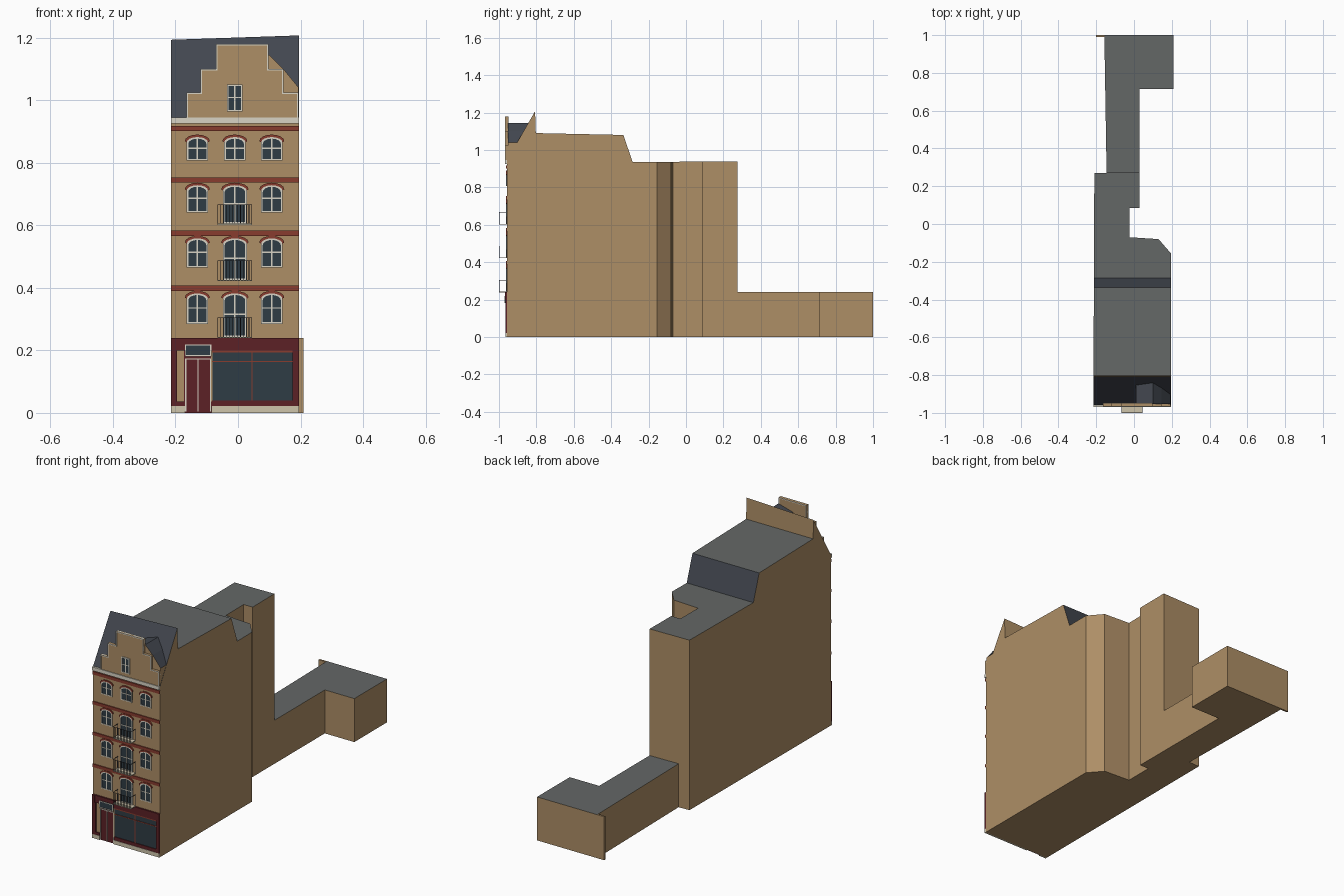
import bpy, bmesh, math

if "Cube" in bpy.data.objects:
    bpy.data.objects.remove(bpy.data.objects["Cube"])

def mat(name, r, g, b):
    m = bpy.data.materials.new(name)
    m.diffuse_color = [(c / 255) ** 2.2 for c in (r, g, b)] + [1]
    m.use_nodes = True
    m.node_tree.nodes["Principled BSDF"].inputs["Base Color"].default_value = m.diffuse_color
    return m

WALL = mat("tan_wall", 172, 141, 102)
FLAT = mat("flat_roof_grey", 100, 103, 102)
SLATE = mat("dark_slate", 68, 72, 80)
WHITE = mat("pale_trim", 215, 210, 195)
STONE = mat("stone_base", 205, 195, 170)
BRICK = mat("red_brick", 135, 62, 50)
SHOP = mat("maroon_paint", 92, 38, 42)
GLASS = mat("dark_glass", 50, 62, 70)
IRON = mat("dark_iron", 45, 45, 48)

def finish(name, bm, m):
    bmesh.ops.recalc_face_normals(bm, faces=bm.faces)
    me = bpy.data.meshes.new(name)
    bm.to_mesh(me)
    bm.free()
    ob = bpy.data.objects.new(name, me)
    bpy.context.collection.objects.link(ob)
    if m:
        me.materials.append(m)
    return ob

def paint_by_slope(me):
    me.materials.clear()
    for m in (WALL, FLAT, SLATE):
        me.materials.append(m)
    for p in me.polygons:
        nz = p.normal.z
        p.material_index = 1 if nz > 0.97 else 2 if nz > 0.2 else 0

def prism(name, pts, a, b, axis, m=None):
    place = {"x": lambda t, u, v: (t, u, v), "y": lambda t, u, v: (u, t, v),
             "z": lambda t, u, v: (u, v, t)}[axis]
    bm = bmesh.new()
    lo = [bm.verts.new(place(a, u, v)) for u, v in pts]
    hi = [bm.verts.new(place(b, u, v)) for u, v in pts]
    bm.faces.new(lo)
    bm.faces.new(hi)
    for i in range(len(pts)):
        j = (i + 1) % len(pts)
        bm.faces.new((lo[i], lo[j], hi[j], hi[i]))
    ob = finish(name, bm, m)
    if m is None:
        paint_by_slope(ob.data)
    return ob

def boxes(name, items, m):
    # each item: x0, x1, y0, y1, z0, z1
    bm = bmesh.new()
    for x0, x1, y0, y1, z0, z1 in items:
        r = bmesh.ops.create_cube(bm, size=1)
        for v in r["verts"]:
            v.co = (x1 if v.co.x > 0 else x0, y1 if v.co.y > 0 else y0, z1 if v.co.z > 0 else z0)
    return finish(name, bm, m)

def strip(name, outer, inner, y0, y1, closed, m):
    # flat band between two outlines, with thickness in y
    bm = bmesh.new()
    rows = [[bm.verts.new((p[0], y, p[1])) for p, y in ((o, y0), (i, y0), (i, y1), (o, y1))]
            for o, i in zip(outer, inner)]
    n = len(rows)
    for k in range(n if closed else n - 1):
        r, s = rows[k], rows[(k + 1) % n]
        for c in range(4):
            d = (c + 1) % 4
            bm.faces.new((r[c], r[d], s[d], s[c]))
    if not closed:
        bm.faces.new(rows[0])
        bm.faces.new(rows[-1])
    return finish(name, bm, m)

L, R, F = -0.215, 0.195, -0.957

# Main house: plan outline cut by the side profile
plan = [(L, F), (R, F), (R, -0.155), (0.13, -0.08), (-0.025, -0.07), (-0.025, 0.085),
        (0.03, 0.085), (0.03, 0.275), (-0.21, 0.27)]
side = [(-1, -0.1), (-1, 0.872), (F, 0.945), (-0.807, 1.2), (-0.803, 1.09), (-0.335, 1.08),
        (-0.285, 0.935), (0.4, 0.94), (0.4, -0.1)]
house = prism("house_body", plan, 0, 1.4, "z")
cutter = prism("profile_cutter", side, -0.5, 0.5, "x")
cutter.hide_render = True
mod = house.modifiers.new("profile", "BOOLEAN")
mod.operation, mod.solver, mod.object = "INTERSECT", "EXACT", cutter
bpy.context.view_layer.update()
cut = bpy.data.meshes.new_from_object(house.evaluated_get(bpy.context.evaluated_depsgraph_get()))
house.modifiers.clear()
house.data = cut
bpy.data.objects.remove(cutter)
for v in cut.vertices:
    if v.co.z > 1.15:
        v.co.z += 0.034 * (v.co.x + 0.01)
cut.update()
paint_by_slope(cut)

# Low rear extension with a thin boundary wall
prism("rear_extension", [(-0.145, 0.268), (0.03, 0.268), (0.03, 0.715), (0.21, 0.715),
                         (0.21, 1.0), (-0.157, 1.0)], 0, 0.24, "z")
boxes("rear_wall_stub", [(-0.2, -0.157, 0.99, 1.0, 0, 0.24)], WALL)

# Roof behind the gable
prism("gable_roof", [(0.01, 0.95), (0.01, 1.12), (0.1, 1.145), (0.145, 1.1),
                     (0.194, 1.04), (0.194, 0.95)], -0.952, -0.842, "y")

# Stepped gable and its coping
steps = [(-0.165, 0.943), (-0.165, 1.025), (-0.12, 1.025), (-0.12, 1.1), (-0.07, 1.1), (-0.07, 1.18),
         (0.098, 1.18), (0.098, 1.1), (0.145, 1.1), (0.145, 1.025), (0.193, 1.025), (0.193, 0.943)]
prism("stepped_gable", steps, -0.964, -0.95, "y", WALL)
t = 0.005
inner = [(x + (t if x < 0 else -t), z - (t if z > 0.95 else 0)) for x, z in steps]
strip("gable_coping", steps, inner, -0.967, -0.948, False, WHITE)

# Cornice and brick bands
boxes("cornice", [(L, R, -0.968, F, 0.925, 0.945)], WHITE)
boxes("brick_bands", [(L, R, -0.962, F, z, z + 0.017) for z in (0.39, 0.566, 0.736, 0.901)], BRICK)

# Windows
def outline(cx, hw, z0, z1, rise, n=8):
    arc = [(cx + hw * math.cos(math.pi * k / n), z1 - rise + rise * math.sin(math.pi * k / n))
           for k in range(n + 1)] if rise else [(cx + hw, z1), (cx - hw, z1)]
    return [(cx - hw, z0), (cx + hw, z0)] + arc

def window(name, cx, hw, z0, z1, rise, front):
    f = 0.005
    out = outline(cx, hw, z0, z1, rise)
    inn = outline(cx, hw - f, z0 + f, z1 - f, rise)
    prism(name + "_glass", out, front - 0.002, front + 0.002, "y", GLASS)
    strip(name + "_frame", out, inn, front - 0.005, front, True, WHITE)
    zt = z0 + 0.52 * (z1 - z0)
    y0, y1 = front - 0.004, front
    boxes(name + "_bars", [(cx - 0.0025, cx + 0.0025, y0, y1, z0, z1 - 0.003),
                           (cx - hw, cx + hw, y0, y1, zt - 0.002, zt + 0.002)], WHITE)
    if rise:
        strip(name + "_lintel", outline(cx, hw + 0.006, z0, z1 + 0.008, rise + 0.004)[2:],
              out[2:], front - 0.006, front, False, BRICK)

floors = [(0.285, 0.243, 0.382), (0.465, 0.425, 0.558), (0.641, 0.605, 0.728), (0.807, 0.807, 0.882)]
for i, (z_side, z_mid, z_top) in enumerate(floors, 1):
    window(f"floor_{i}_left_window", -0.13, 0.034, z_side, z_top, 0.017, F)
    window(f"floor_{i}_middle_window", -0.01, 0.038 if i < 4 else 0.034, z_mid, z_top, 0.017, F)
    window(f"floor_{i}_right_window", 0.108, 0.034, z_side, z_top, 0.017, F)
window("gable_window", -0.01, 0.025, 0.964, 1.05, 0, -0.964)

# Balconies
for i, (_, z, _) in enumerate(floors[:3], 1):
    x0, x1, w, h = -0.065, 0.045, 0.0018, 0.062
    boxes(f"balcony_{i}_slab", [(x0, x1, -1.0, F, z - 0.004, z)], STONE)
    bars = [(x0 + (x1 - x0 - w) * k / 12, x0 + (x1 - x0 - w) * k / 12 + w, -1.0, -1.0 + w, z, z + h)
            for k in range(13)]
    bars.append((x0, x1, -1.0, -1.0 + w, z + h - w, z + h))
    for x in (x0, x1 - w):
        bars.append((x, x + w, -1.0, F, z + h - w, z + h))
        bars.append((x, x + w, F - w, F, z, z + h))
    boxes(f"balcony_{i}_railing", bars, IRON)

# Shopfront
boxes("stone_plinth", [(L, -0.17, -0.966, F, 0, 0.022), (-0.085, R, -0.966, F, 0, 0.022)], STONE)
boxes("shopfront_frame", [(L, R, -0.966, F, 0.2, 0.24), (L, -0.195, -0.966, F, 0.022, 0.2),
                          (L, -0.17, -0.964, F, 0.022, 0.036), (-0.172, -0.083, -0.96, F, 0, 0.2),
                          (-0.083, R, -0.964, F, 0.022, 0.04), (0.175, R, -0.966, F, 0.022, 0.2)], SHOP)
boxes("fascia_end_blocks", [(L, L + 0.018, -0.969, F, 0.2, 0.24),
                            (R - 0.018, R, -0.969, F, 0.2, 0.24)], SHOP)
boxes("shop_window_glass", [(-0.083, 0.175, -0.96, F, 0.04, 0.2)], GLASS)
boxes("shop_window_bars", [(0.043, 0.047, -0.963, F, 0.04, 0.2), (-0.083, 0.175, -0.963, F, 0.162, 0.166),
                           (-0.083, 0.175, -0.963, F, 0.193, 0.2)], BRICK)
boxes("shop_window_post", [(-0.087, -0.081, -0.963, F, 0.036, 0.2)], WALL)

# Entrance door with transom light
boxes("door_panels", [(-0.165, -0.13, -0.962, F, 0.005, 0.17), (-0.125, -0.09, -0.962, F, 0.005, 0.17)], SHOP)
boxes("door_frame", [(-0.169, -0.165, -0.964, F, 0.005, 0.174), (-0.09, -0.086, -0.964, F, 0.005, 0.174),
                     (-0.169, -0.086, -0.964, F, 0.17, 0.174), (-0.129, -0.126, -0.964, F, 0.005, 0.17)], WHITE)
light = outline(-0.1275, 0.042, 0.181, 0.219, 0)
prism("transom_glass", light, -0.968, F, "y", GLASS)
strip("transom_frame", light, outline(-0.1275, 0.038, 0.185, 0.215, 0), -0.97, F, True, WHITE)
